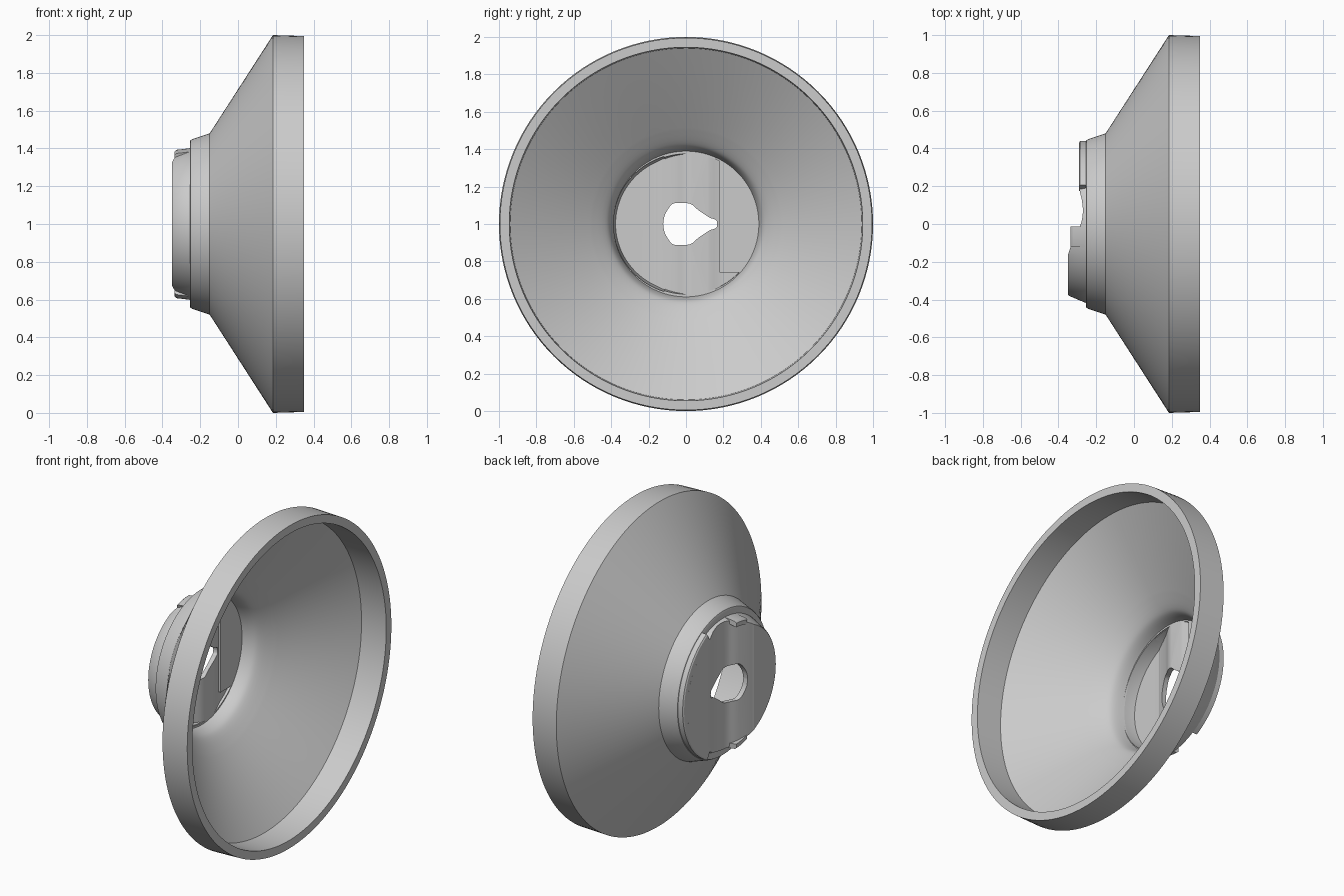
import bpy, bmesh, math

if "Cube" in bpy.data.objects:
    bpy.data.objects.remove(bpy.data.objects["Cube"])

grey = bpy.data.materials.new("plain grey")
grey.use_nodes = True
grey.diffuse_color = (0.6, 0.6, 0.6, 1)
grey.node_tree.nodes["Principled BSDF"].inputs["Base Color"].default_value = (0.6, 0.6, 0.6, 1)


def finish(name, bm):
    bmesh.ops.remove_doubles(bm, verts=bm.verts, dist=1e-5)
    bmesh.ops.recalc_face_normals(bm, faces=bm.faces)
    mesh = bpy.data.meshes.new(name)
    bm.to_mesh(mesh)
    bm.free()
    mesh.materials.append(grey)
    ob = bpy.data.objects.new(name, mesh)
    bpy.context.collection.objects.link(ob)
    return ob


def revolve(name, profile, start=0, end=360, zscale=1, steps=128):
    """Closed (x, radius) profile swept about the x axis; angle 0 points to +y."""
    bm = bmesh.new()
    full = end - start == 360
    rings = []
    for i in range(steps + 1):
        a = math.radians(start + (end - start) * i / steps)
        rings.append([bm.verts.new((x, r * math.cos(a), 1 + zscale * r * math.sin(a)))
                      for x, r in profile])
    n = len(profile)
    for a, b in zip(rings, rings[1:]):
        for j in range(n):
            k = (j + 1) % n
            if profile[j][1] + profile[k][1] > 0:
                bm.faces.new((a[j], a[k], b[k], b[j]))
    if not full:
        bm.faces.new(rings[0])
        bm.faces.new(rings[-1])
    bmesh.ops.dissolve_degenerate(bm, dist=1e-6, edges=bm.edges)
    return finish(name, bm)


def prism(name, points, offset):
    """Flat outline pushed along an offset vector."""
    bm = bmesh.new()
    face = bm.faces.new([bm.verts.new(p) for p in points])
    new = bmesh.ops.extrude_face_region(bm, geom=[face])["geom"]
    bmesh.ops.translate(bm, vec=offset, verts=[v for v in new if isinstance(v, bmesh.types.BMVert)])
    return finish(name, bm)


def combine(ob, cutter, operation):
    mod = ob.modifiers.new("cut", "BOOLEAN")
    mod.object, mod.operation, mod.solver = cutter, operation, "EXACT"
    deps = bpy.context.evaluated_depsgraph_get()
    mesh = bpy.data.meshes.new_from_object(ob.evaluated_get(deps))
    ob.modifiers.clear()
    ob.data = mesh
    bpy.data.objects.remove(cutter)


def smooth_curve(points, sub=5):
    """Catmull-Rom interpolation through a few points."""
    out = []
    for i in range(len(points) - 1):
        p = [points[max(0, min(len(points) - 1, i + d))] for d in (-1, 0, 1, 2)]
        for s in range(sub):
            t = s / sub
            out.append(tuple(0.5 * (2 * b + (c - a) * t + (2 * a - 5 * b + 4 * c - d) * t * t
                                    + (3 * b - a - 3 * c + d) * t ** 3) for a, b, c, d in zip(*p)))
    return out + [points[-1]]


# Flared shell with cylindrical rim and neck
throat = smooth_curve([(-0.09, 0.515), (-0.15, 0.435), (-0.19, 0.405), (-0.255, 0.387)], 4)
shell = revolve("flared_shell", [(0.35, 0.945), (0.35, 0.995), (0.185, 1.0), (-0.15, 0.48),
                                 (-0.24, 0.45), (-0.252, 0.443), (-0.255, 0.435)]
                + throat[::-1] + [(0.185, 0.94)])

# Hollow stepped end cap, its floor following an S-shaped section
section = smooth_curve([(-0.5, -0.35), (-0.2, -0.35), (-0.15, -0.345), (-0.06, -0.312),
                        (0.0, -0.282), (0.06, -0.271), (0.12, -0.275), (0.18, -0.288),
                        (0.24, -0.29), (0.5, -0.29)])


def floor_block(name, shift):
    outline = [(x + shift, y, 0.4) for y, x in section] + [(-0.1, 0.5, 0.4), (-0.1, -0.5, 0.4)]
    return prism(name, outline, (0, 0, 1.2))


cap = revolve("end_cap", [(-0.36, 0), (-0.36, 0.365), (-0.345, 0.38), (-0.255, 0.418),
                          (-0.245, 0.418), (-0.245, 0)], zscale=0.96)
combine(cap, floor_block("cap_block", 0), "INTERSECT")
hollow = revolve("hollow", [(-0.4, 0), (-0.4, 0.36), (-0.255, 0.39), (-0.2, 0.39), (-0.2, 0)], zscale=0.97)
combine(hollow, floor_block("hollow_block", 0.03), "INTERSECT")
combine(cap, hollow, "DIFFERENCE")

# Keyhole opening
half = smooth_curve([(-0.122, 0), (-0.112, 0.05), (-0.075, 0.105), (-0.03, 0.112), (0.025, 0.107),
                     (0.065, 0.075), (0.125, 0.035), (0.16, 0.022), (0.167, 0)])
keyhole = half + [(y, -z) for y, z in half[-2:0:-1]]
combine(cap, prism("keyhole", [(-0.5, y, 1 + z) for y, z in keyhole], (0.4, 0, 0)), "DIFFERENCE")

# Raised ledge on the inside of the floor
ledge = revolve("inner_ledge", [(-0.27, 0), (-0.27, 0.395), (-0.245, 0.395), (-0.245, 0)], zscale=0.96)
ledge_box = prism("ledge_box", [(-0.4, 0.18, 0.74), (-0.4, 0.5, 0.74), (-0.4, 0.5, 1.5),
                                (-0.4, 0.18, 1.5)], (0.3, 0, 0))
combine(ledge, ledge_box, "INTERSECT")

# Curved flange on the low side of the cap
flange = revolve("low_flange", [(-0.29, 0.37), (-0.29, 0.432), (-0.285, 0.44), (-0.245, 0.44),
                                (-0.245, 0.39)], -62, 62, steps=48)

# Pair of short locking lugs
lugs = [revolve(f"{side}_locking_lug", [(-0.335, 0.36), (-0.335, 0.385), (-0.325, 0.393),
                                        (-0.25, 0.402), (-0.25, 0.375)], sign * 100 - 8, sign * 100 + 8, steps=12)
        for side, sign in (("upper", 1), ("lower", -1))]

bpy.ops.object.select_all(action="DESELECT")
for ob in [shell, cap, ledge, flange] + lugs:
    ob.select_set(True)
    bpy.context.view_layer.objects.active = ob
bpy.ops.object.shade_smooth_by_angle(angle=math.radians(28))
